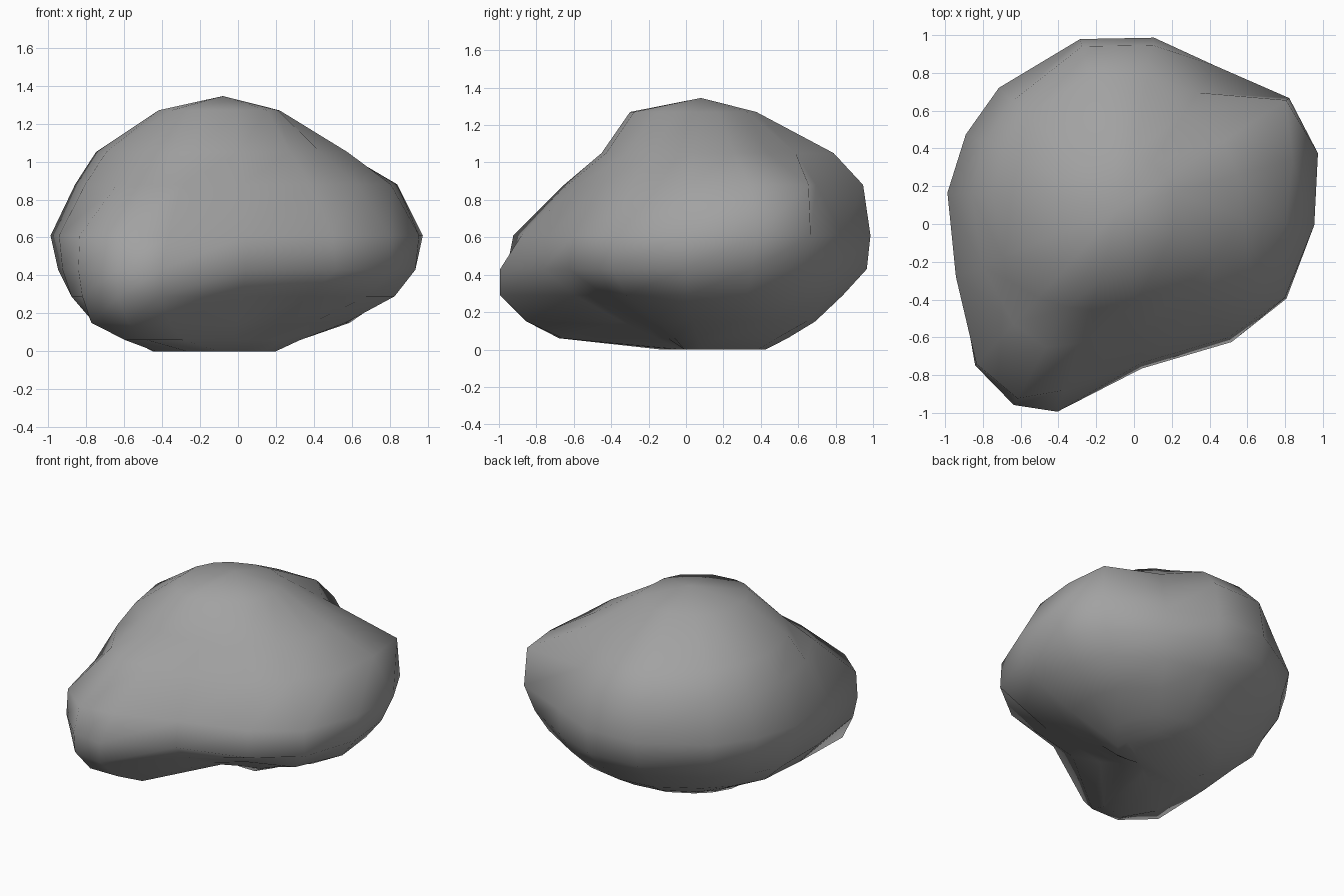
import bpy
import bmesh
from math import cos, sin, radians

cube = bpy.data.objects.get("Cube")
if cube:
    bpy.data.objects.remove(cube, do_unlink=True)

# Compass directions of the corners, in degrees, closer together at the snout
DIRECTIONS = (15, 33, 57, 80, 105, 137, 156, 176, 203, 227, 241, 252, 276, 308, 330, 354)
AXIS_X, AXIS_Y = -0.05, 0.1


def make_material(name, colour):
    """Plain flat material, visible in viewport and render."""
    material = bpy.data.materials.new(name)
    material.use_nodes = True
    material.diffuse_color = colour
    shader = material.node_tree.nodes["Principled BSDF"]
    shader.inputs["Base Color"].default_value = colour
    shader.inputs["Roughness"].default_value = 0.9
    return material


def add_slice(bm, height, *radii):
    """Horizontal outline of the stone; radii in hundredths of a unit."""
    ring = []
    for angle, radius in zip(DIRECTIONS, radii):
        reach = radius / 100
        x = AXIS_X + reach * cos(radians(angle))
        y = AXIS_Y + reach * sin(radians(angle))
        ring.append(bm.verts.new((x, y, height)))
    return ring


def bridge(bm, lower, upper):
    """Join two neighbouring outlines with a band of quads."""
    count = len(lower)
    for i in range(count):
        j = (i + 1) % count
        bm.faces.new((lower[i], lower[j], upper[j], upper[i]))


def close_with_tip(bm, ring, tip):
    """Close an open outline with a fan of triangles."""
    point = bm.verts.new(tip)
    for i, vertex in enumerate(ring):
        bm.faces.new((vertex, ring[(i + 1) % len(ring)], point))


bm = bmesh.new()

# Flat resting base
base = add_slice(bm, 0.0, 25, 29, 34, 33, 32, 33, 36, 40, 42, 32, 20, 13, 10, 14, 22, 25)

# Underside, hollow between the snout and the side lobe
sole = add_slice(bm, 0.06, 38, 42, 46, 45, 43, 44, 46, 49, 56, 80, 89, 80, 26, 25, 32, 38)
hollow = add_slice(bm, 0.15, 66, 68, 65, 60, 58, 58, 62, 68, 77, 106, 109, 100, 45, 41, 51, 62)
chin = add_slice(bm, 0.29, 87, 88, 79, 75, 72, 72, 78, 83, 90, 113, 120, 115, 70, 68, 84, 88)

# Widest part, with the overhanging brow at the front
brow = add_slice(bm, 0.43, 98, 97, 87, 88, 88, 86, 87, 90, 95, 116, 121, 115, 87, 92, 99, 99)
girth = add_slice(bm, 0.61, 106, 104, 88, 90, 91, 91, 92, 94, 97, 115, 117, 103, 84, 89, 98, 101)

# Shoulders, with a shallow valley behind the side lobe
lobe = add_slice(bm, 0.88, 92, 102, 71, 86, 87, 81, 81, 81, 82, 86, 86, 77, 68, 70, 78, 86)
shoulder = add_slice(bm, 1.05, 62, 62, 58, 70, 71, 70, 70, 70, 70, 67, 62, 58, 53, 53, 56, 63)

# Crown
crown = add_slice(bm, 1.27, 27, 27, 27, 28, 28, 31, 34, 37, 40, 44, 44, 42, 38, 33, 30, 27)

slices = [base, sole, hollow, chin, brow, girth, lobe, shoulder, crown]
for lower, upper in zip(slices, slices[1:]):
    bridge(bm, lower, upper)
bm.faces.new(base)
close_with_tip(bm, crown, (-0.08, 0.08, 1.345))

bmesh.ops.recalc_face_normals(bm, faces=bm.faces)
for face in bm.faces:
    face.smooth = True

mesh = bpy.data.meshes.new("boulder")
bm.to_mesh(mesh)
bm.free()
mesh.materials.append(make_material("stone grey", (0.36, 0.36, 0.36, 1.0)))
boulder = bpy.data.objects.new("boulder", mesh)
bpy.context.collection.objects.link(boulder)
